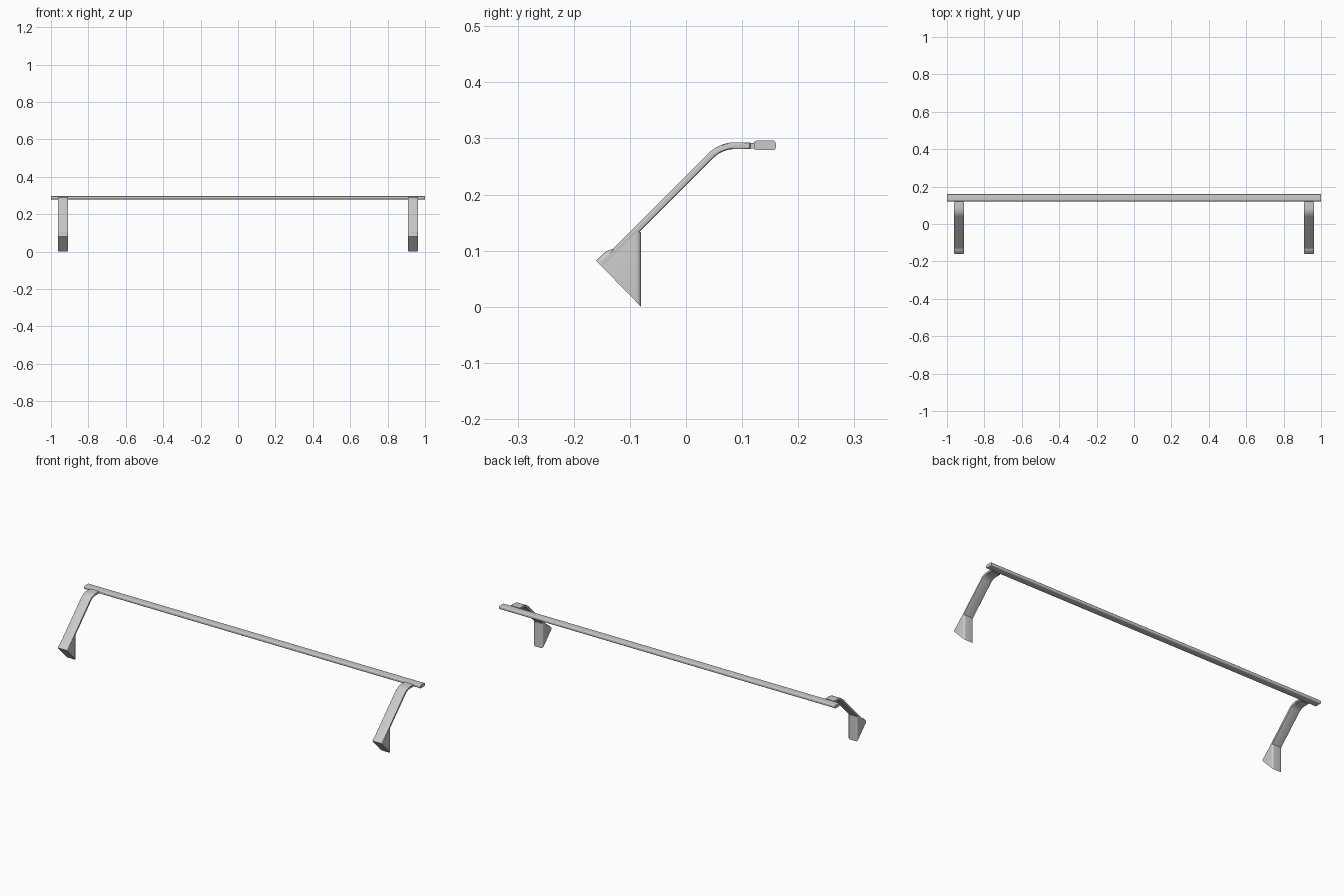
import bpy, bmesh, math

if "Cube" in bpy.data.objects:
    bpy.data.objects.remove(bpy.data.objects["Cube"])

ARM_X, ARM_W = 0.936, 0.055


def prism(name, pts, cx, width, bevel_rule, radius, segs=4):
    """Extrude a (y, z) profile along x; bevel the edges that pass bevel_rule."""
    bm = bmesh.new()
    lo = [bm.verts.new((cx - width / 2, y, z)) for y, z in pts]
    hi = [bm.verts.new((cx + width / 2, y, z)) for y, z in pts]
    n = len(pts)
    bm.faces.new(lo)
    bm.faces.new(hi[::-1])
    for i in range(n):
        j = (i + 1) % n
        bm.faces.new((lo[i], hi[i], hi[j], lo[j]))
    bmesh.ops.recalc_face_normals(bm, faces=bm.faces)
    edges = [e for e in bm.edges if bevel_rule(e)]
    bmesh.ops.bevel(bm, geom=edges, offset=radius, segments=segs,
                    profile=0.5, affect='EDGES', clamp_overlap=True)
    me = bpy.data.meshes.new(name)
    bm.to_mesh(me)
    bm.free()
    ob = bpy.data.objects.new(name, me)
    bpy.context.collection.objects.link(ob)
    bpy.ops.object.select_all(action='DESELECT')
    ob.select_set(True)
    bpy.context.view_layer.objects.active = ob
    bpy.ops.object.shade_smooth_by_angle(angle=math.radians(30))
    return ob


def mirror(ob):
    ob.modifiers.new("mirror", 'MIRROR').use_axis[0] = True


def along_x(e):
    return abs(e.verts[0].co.x - e.verts[1].co.x) > 1e-4


def rim(e):
    return not along_x(e)


# Long crossbar with rounded long edges
prism("crossbar", [(0.121, 0.279), (0.16, 0.279), (0.16, 0.296), (0.121, 0.296)],
      0, 2.0, along_x, 0.005)

# Bent flat support arm: sloped run, arc, short level end
T, R = 0.012, 0.06
cy, cz = 0.087, 0.287 - R
path = [(cy - R * math.sin(a), cz + R * math.cos(a))
        for a in [math.radians(45 - 45 * i / 8) for i in range(9)]]
s = math.sqrt(0.5)
# start of the sloped run, level with the foot's slanted base
y0, z0 = path[0]
run = (y0 + z0 + 0.077) / 2
path = [(y0 - run, z0 - run)] + path + [(0.115, 0.287)]
normals = [(-s, s)] + [(-math.sin(math.radians(45 - 45 * i / 8)),
                        math.cos(math.radians(45 - 45 * i / 8))) for i in range(9)] + [(0, 1)]
top = [(y + ny * T / 2, z + nz * T / 2) for (y, z), (ny, nz) in zip(path, normals)]
low = [(y - ny * T / 2, z - nz * T / 2) for (y, z), (ny, nz) in zip(path, normals)]
mirror(prism("support_arm", top + low[::-1], ARM_X, ARM_W, rim, 0.003, 3))

# Small tab joining arm to crossbar
mirror(prism("bar_tab", [(0.11, 0.2825), (0.125, 0.2825), (0.125, 0.2915), (0.11, 0.2915)],
             ARM_X, 0.049, along_x, 0.001, 1))

# Wedge foot with slanted base, upright back and raised lip at the toe
foot = [(-0.08, 0.0), (-0.16, 0.082), (-0.146, 0.096), (-0.139, 0.1005),
        (-0.13, 0.103), (-0.1, 0.133), (-0.08, 0.133)]


def foot_corner(e):
    a, b = e.verts
    back = a.co.y > -0.081 and b.co.y > -0.081
    lip = max(a.co.y, b.co.y) < -0.101 or (a.co.y + b.co.y < -0.22 and min(a.co.z, b.co.z) > 0.09)
    return rim(e) and (back or lip)


mirror(prism("wedge_foot", foot, ARM_X, ARM_W, foot_corner, 0.011, 5))
